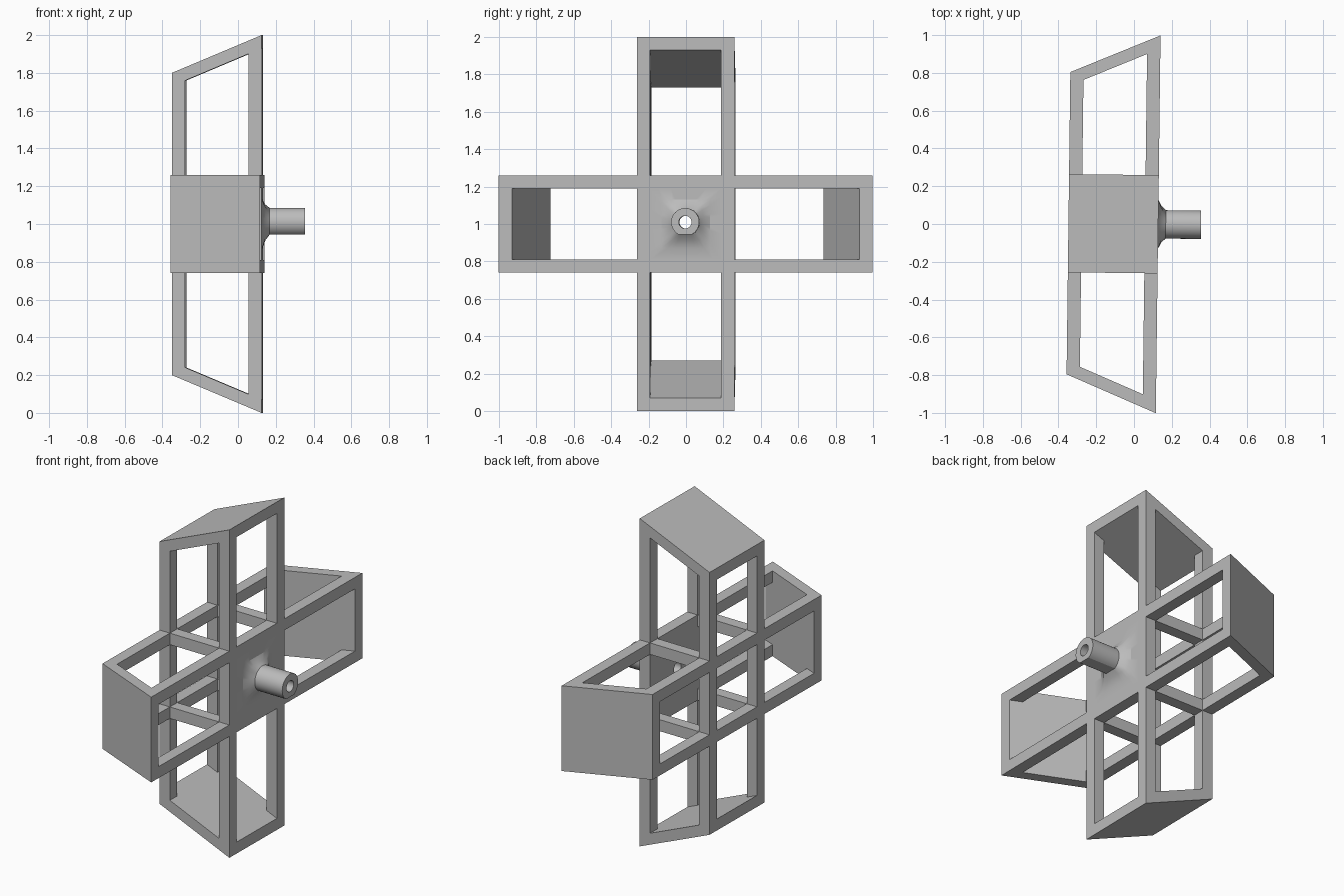
import bpy, bmesh, math
from mathutils import Matrix, Vector

cube = bpy.data.objects.get("Cube")
if cube:
    bpy.data.objects.remove(cube)

grey = bpy.data.materials.new("grey")
grey.use_nodes = True
COLOUR = (0.5, 0.5, 0.5, 1)
grey.diffuse_color = COLOUR
grey.node_tree.nodes["Principled BSDF"].inputs["Base Color"].default_value = COLOUR

BACK, FRONT, T = -0.347, 0.128, 0.07   # depth limits and bar thickness
HALF, INNER = 0.26, 0.19               # hub outer and inner half width
TIP, SLOPE = 1.0, 0.2 / 0.475          # arm reach and end slant
PLACE = Matrix.Translation((0, 0, 1)) @ Matrix.Rotation(-0.0125, 4, 'Z')


def finish(name, bm, turn=0):
    bmesh.ops.recalc_face_normals(bm, faces=bm.faces)
    bm.transform(PLACE @ Matrix.Rotation(turn, 4, 'X'))
    mesh = bpy.data.meshes.new(name)
    bm.to_mesh(mesh)
    bm.free()
    mesh.materials.append(grey)
    obj = bpy.data.objects.new(name, mesh)
    bpy.context.collection.objects.link(obj)
    return obj


def prism(bm, profile, y0, y1):
    """Extrude an (x, z) profile from y0 to y1."""
    face = bm.faces.new([bm.verts.new((x, y0, z)) for x, z in profile])
    geom = bmesh.ops.extrude_face_region(bm, geom=[face])["geom"]
    moved = [v for v in geom if isinstance(v, bmesh.types.BMVert)]
    bmesh.ops.translate(bm, verts=moved, vec=(0, y1 - y0, 0))


def end_z(x, drop=0):
    return TIP - drop - SLOPE * (FRONT - x)


# Four arms: open side frames joined by a slanted end plate
b, f = BACK + T, FRONT - T
frame = [(FRONT, HALF), (FRONT, TIP), (BACK, end_z(BACK)), (BACK, HALF),
         (b, HALF), (b, end_z(b, T)), (f, end_z(f, T)), (f, HALF)]
plate = [(FRONT, TIP), (BACK, end_z(BACK)), (BACK, end_z(BACK, T)), (FRONT, end_z(FRONT, T))]
for i, name in enumerate(("top_arm", "front_arm", "bottom_arm", "back_arm")):
    bm = bmesh.new()
    prism(bm, frame, -HALF, -INNER)
    prism(bm, frame, INNER, HALF)
    prism(bm, plate, -INNER, INNER)
    finish(name, bm, i * math.pi / 2)

# Hub cage: corner posts, and rails around the back and front
bm = bmesh.new()
for k in range(4):
    start = len(bm.verts)
    post = [(BACK, INNER), (FRONT, INNER), (FRONT, HALF), (BACK, HALF)]
    prism(bm, post, INNER, HALF)
    for x0, x1 in ((BACK, b), (f, FRONT)):
        prism(bm, [(x0, INNER), (x1, INNER), (x1, HALF), (x0, HALF)], -INNER, INNER)
    bm.verts.ensure_lookup_table()
    bmesh.ops.rotate(bm, verts=bm.verts[start:], cent=(0, 0, 0),
                     matrix=Matrix.Rotation(k * math.pi / 2, 3, 'X'))
finish("hub_cage", bm)

# Hub plate, flared collar and hollow shaft with a flat underside, as one loft
N = 48
CENTRE, RADIUS, BORE, FLAT = 0.01, 0.075, 0.034, -0.055


def square(x, h):
    pts = []
    for i in range(N):
        a = math.tau * i / N
        c, s = math.cos(a), math.sin(a)
        r = h / max(abs(c), abs(s))
        pts.append(Vector((x, r * c, r * s)))
    return pts


def circle(x, r, flat=-1):
    return [Vector((x, r * math.cos(math.tau * i / N),
                    max(flat, CENTRE + r * math.sin(math.tau * i / N)))) for i in range(N)]


def blend(p, q, t, x):
    return [Vector((x, *(u.lerp(v, t).yz))) for u, v in zip(p, q)]


foot, neck = square(FRONT, 0.13), circle(0.168, RADIUS, FLAT)
sections = [circle(f, BORE), square(f, INNER), square(FRONT, INNER), foot,
            blend(foot, neck, 0.6, 0.145), neck,
            circle(0.355, RADIUS, FLAT), circle(0.355, BORE)]
bm = bmesh.new()
rings = [[bm.verts.new(p) for p in s] for s in sections]
for r0, r1 in zip(rings, rings[1:] + rings[:1]):
    for i in range(N):
        j = (i + 1) % N
        bm.faces.new((r0[i], r0[j], r1[j], r1[i]))
shaft = finish("hub_plate_and_shaft", bm)
bpy.context.view_layer.objects.active = shaft
shaft.select_set(True)
bpy.ops.object.shade_smooth_by_angle(angle=math.radians(25))
